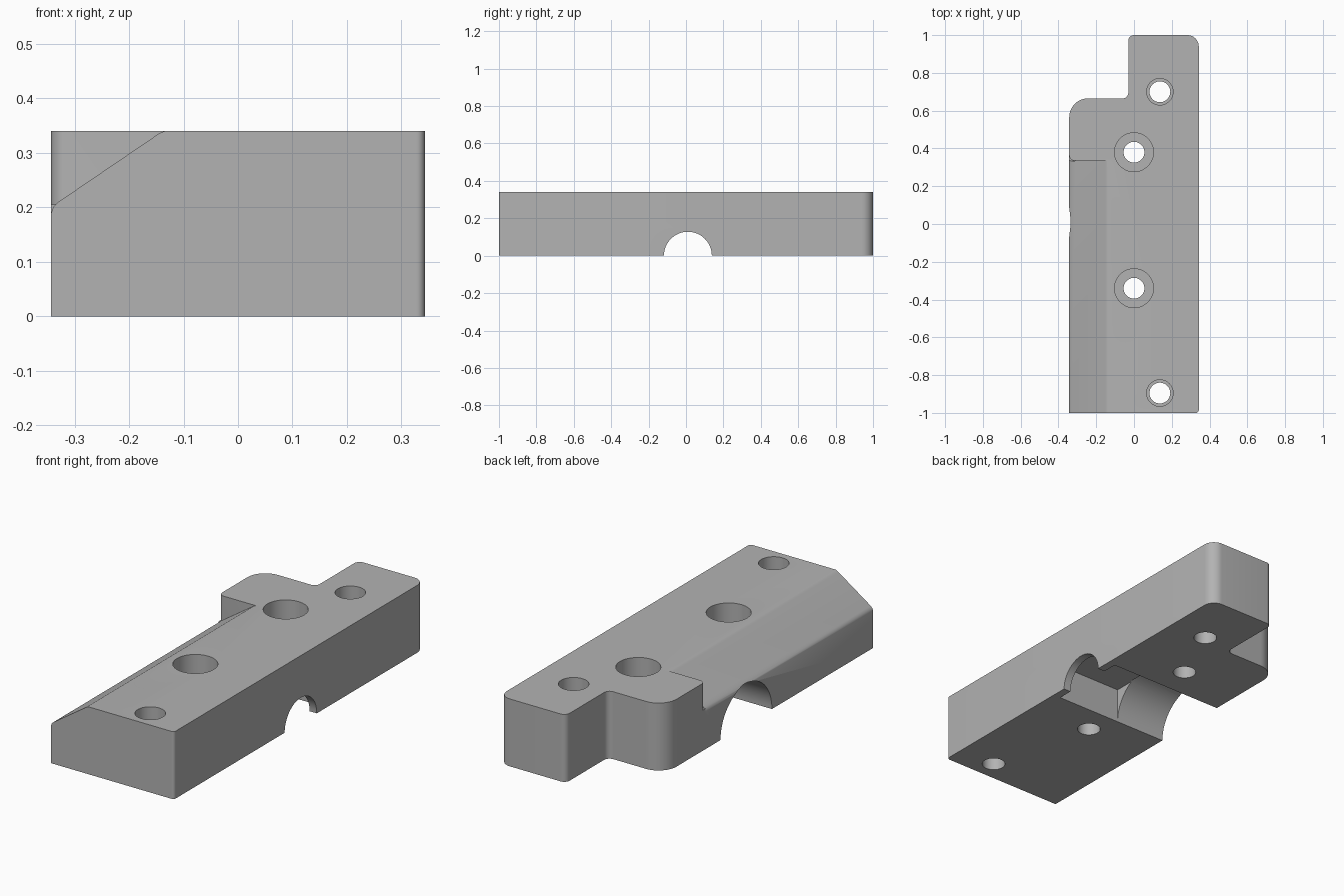
import bpy, bmesh
from math import sin, cos, pi
from mathutils import Vector

cube = bpy.data.objects.get("Cube")
if cube:
    bpy.data.objects.remove(cube, do_unlink=True)

W, H = 0.343, 0.34          # half width, height
STEP_Y, CHANNEL_Y = 0.335, 0.01


def prism(name, profile, axis, lo, hi):
    """Extrude a 2D profile along an axis."""
    place = {"X": lambda u, v, w: (w, u, v),
             "Y": lambda u, v, w: (u, w, v),
             "Z": lambda u, v, w: (u, v, w)}[axis]
    bm = bmesh.new()
    a = [bm.verts.new(place(u, v, lo)) for u, v in profile]
    b = [bm.verts.new(place(u, v, hi)) for u, v in profile]
    bm.faces.new(a)
    bm.faces.new(b)
    n = len(a)
    for i in range(n):
        j = (i + 1) % n
        bm.faces.new((a[i], a[j], b[j], b[i]))
    bmesh.ops.recalc_face_normals(bm, faces=bm.faces)
    mesh = bpy.data.meshes.new(name)
    bm.to_mesh(mesh)
    bm.free()
    obj = bpy.data.objects.new(name, mesh)
    bpy.context.collection.objects.link(obj)
    return obj


def rounded(corners, steps=10):
    """Round the right-angled corners given as (x, y, radius)."""
    pts, n = [], len(corners)
    for i, (x, y, r) in enumerate(corners):
        p = Vector((x, y))
        if r == 0:
            pts.append(p)
            continue
        a = (Vector(corners[i - 1][:2]) - p).normalized() * r
        b = (Vector(corners[(i + 1) % n][:2]) - p).normalized() * r
        for k in range(steps + 1):
            t = pi / 2 * k / steps
            pts.append(p + a + b - b * cos(t) - a * sin(t))
    return pts


def circle(x, y, r, n=48):
    return [(x + r * cos(2 * pi * k / n), y + r * sin(2 * pi * k / n)) for k in range(n)]


# Main body outline
body = prism("mounting_block", rounded([
    (-W, -1, 0), (W, -1, 0.015), (W, 1, 0.06),
    (-0.03, 1, 0.03), (-0.03, 0.665, 0.03), (-W, 0.665, 0.1)]), "Z", 0, H)


def cut(profile, axis, lo, hi):
    """Subtract a prism from the body."""
    cutter = prism("cutter", profile, axis, lo, hi)
    cutter.hide_render = True
    mod = body.modifiers.new("cut", "BOOLEAN")
    mod.operation, mod.solver, mod.object = "DIFFERENCE", "EXACT", cutter
    bpy.context.view_layer.objects.active = body
    bpy.ops.object.modifier_apply(modifier=mod.name)
    bpy.data.objects.remove(cutter, do_unlink=True)


# Sloped side with softened edges, ending at a step
cut([(-W - 0.1, 0.19), (-W, 0.19), (-0.339, 0.201), (-0.33, 0.21),
     (-0.152, 0.331), (-0.145, 0.336), (-0.135, H), (-0.135, 0.45), (-W - 0.1, 0.45)],
    "Y", -1.1, STEP_Y)

# Small rounding on the step's outer corner
R = 0.03
arc = [(-W + R - R * cos(pi / 2 * k / 6), STEP_Y + R - R * sin(pi / 2 * k / 6)) for k in range(7)]
cut(arc + [(-W + R, STEP_Y - 0.001), (-W - 0.05, STEP_Y - 0.001), (-W - 0.05, STEP_Y + R)],
    "Z", 0.205, 0.45)

# Counterbored screw holes
for x, y, bore, floor in ((0, 0.38, 0.103, 0.16), (0, -0.34, 0.103, 0.16),
                          (0.137, 0.7, 0.07, 0.16), (0.137, -0.895, 0.07, 0.16)):
    cut(circle(x, y, 0.055), "Z", -0.1, 0.5)
    cut(circle(x, y, bore), "Z", floor, 0.5)


# Cross channel: small arch, box pocket, large arch
def arch(r, n=32):
    top = [(CHANNEL_Y + r * cos(pi * k / n), r * sin(pi * k / n)) for k in range(n + 1)]
    return top + [(CHANNEL_Y - r, -0.1), (CHANNEL_Y + r, -0.1)]


P = 0.205
cut(arch(0.128), "X", 0.2, 0.5)
cut([(CHANNEL_Y - P, -0.1), (CHANNEL_Y + P, -0.1),
     (CHANNEL_Y + P, 0.178), (CHANNEL_Y - P, 0.178)], "X", -0.06, 0.303)
cut(arch(P), "X", -0.5, -0.055)

# Material and shading
mat = bpy.data.materials.new("plain grey")
mat.use_nodes = True
grey = (0.45, 0.45, 0.45, 1)
mat.diffuse_color = grey
mat.node_tree.nodes["Principled BSDF"].inputs["Base Color"].default_value = grey
body.data.materials.clear()
body.data.materials.append(mat)
bpy.ops.object.select_all(action="DESELECT")
body.select_set(True)
bpy.context.view_layer.objects.active = body
bpy.ops.object.shade_smooth_by_angle(angle=pi / 6)
